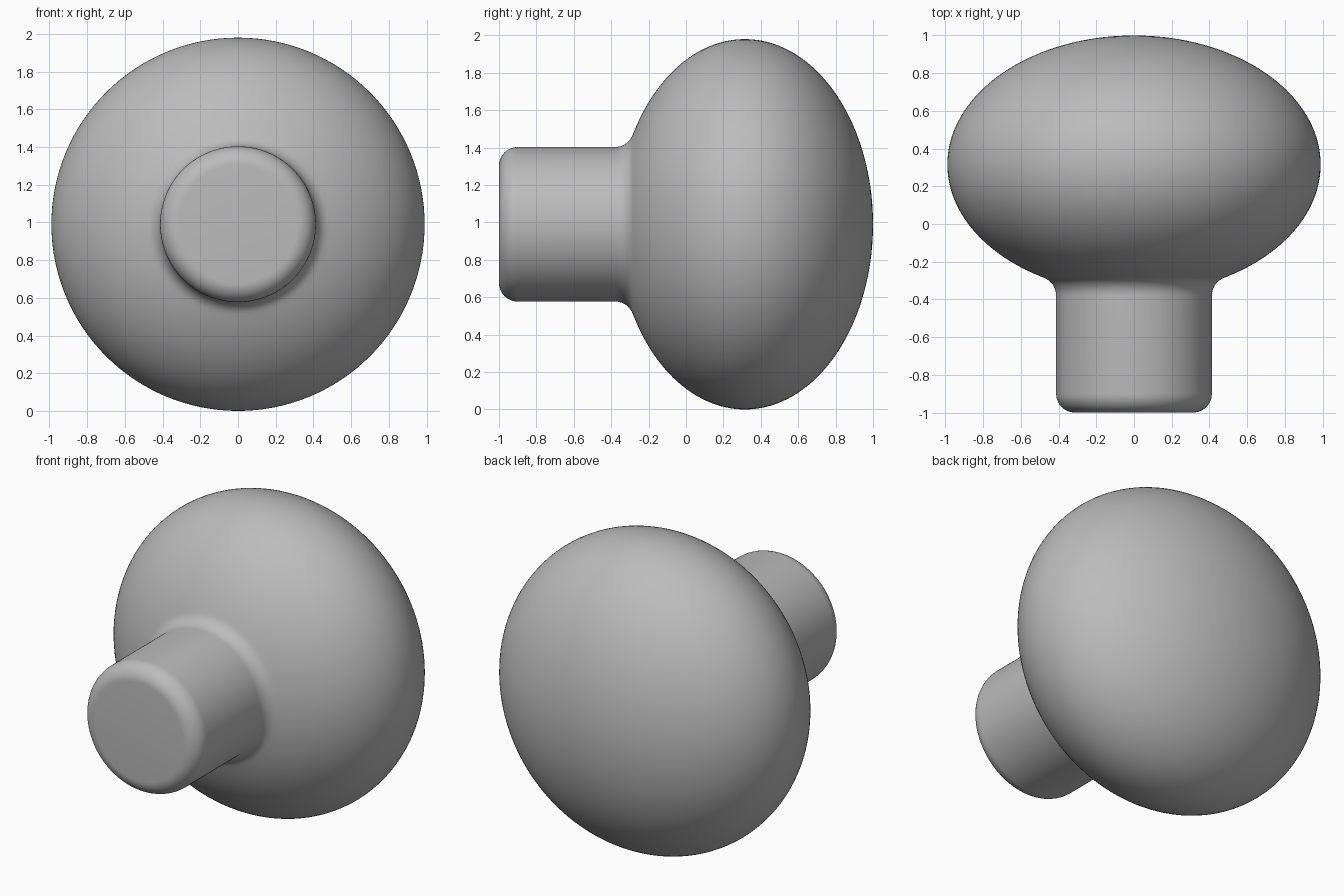
import bpy, bmesh
from math import sin, cos, radians, pi
from mathutils import Matrix, Vector

cube = bpy.data.objects.get("Cube")
if cube:
    bpy.data.objects.remove(cube, do_unlink=True)

HEAD_R, HEAD_DEPTH, HEAD_Y = 0.99, 0.685, 0.315
STEM_R, ROUND = 0.413, 0.1
SEGMENTS = 128


def arc(cr, cy, ar, ay, start, end, steps):
    """Elliptical arc in the (radius, y) plane, angles in degrees."""
    angles = [radians(start + (end - start) * i / steps) for i in range(steps + 1)]
    return [(cr + ar * cos(a), cy + ay * sin(a)) for a in angles]


# Profile: rounded stem end, fillet at the neck, domed head
profile = [(0, -1)]
profile += arc(STEM_R - ROUND, -1 + ROUND, ROUND, ROUND, -90, 0, 10)
profile += arc(STEM_R + ROUND, -0.379, ROUND, ROUND, 180, 111.5, 10)
profile += arc(0, HEAD_Y, HEAD_R, HEAD_DEPTH, -60, 90, 64)[:-1]
profile += [(0, HEAD_Y + HEAD_DEPTH)]

# Revolve the profile around the front-to-back axis
bm = bmesh.new()
verts = [bm.verts.new((r, y, 0)) for r, y in profile]
edges = [bm.edges.new(pair) for pair in zip(verts, verts[1:])]
bmesh.ops.spin(bm, geom=verts + edges, cent=(0, 0, 0), axis=(0, 1, 0),
               angle=2 * pi, steps=SEGMENTS, use_merge=True)
bmesh.ops.remove_doubles(bm, verts=bm.verts, dist=0.0001)
bmesh.ops.recalc_face_normals(bm, faces=bm.faces)
bmesh.ops.transform(bm, matrix=Matrix.Translation(Vector((0, 0, HEAD_R))), verts=bm.verts)

mesh = bpy.data.meshes.new("knob")
bm.to_mesh(mesh)
bm.free()
knob = bpy.data.objects.new("knob", mesh)
bpy.context.collection.objects.link(knob)

# Plain grey finish
grey = bpy.data.materials.new("grey")
grey.use_nodes = True
color = (0.5, 0.5, 0.5, 1)
grey.diffuse_color = color
grey.node_tree.nodes["Principled BSDF"].inputs["Base Color"].default_value = color
mesh.materials.append(grey)

bpy.context.view_layer.objects.active = knob
knob.select_set(True)
bpy.ops.object.shade_smooth_by_angle(angle=radians(30))
